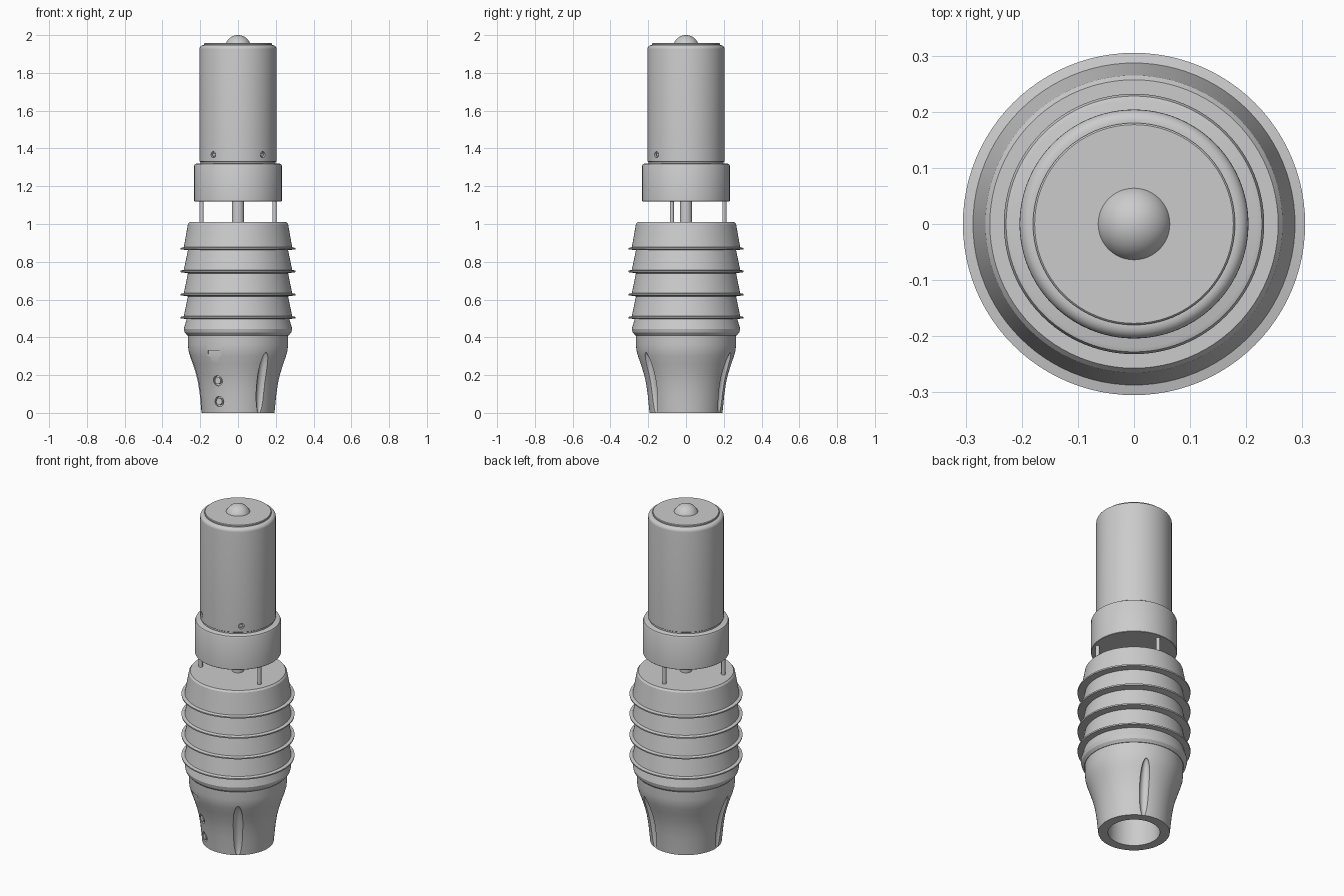
import bpy, bmesh
from math import radians, cos, sin, pi
from mathutils import Matrix, Vector

cube = bpy.data.objects.get("Cube")
if cube:
    bpy.data.objects.remove(cube, do_unlink=True)

GREY = (0.6, 0.6, 0.6, 1)
metal = bpy.data.materials.new("grey metal")
metal.use_nodes = True
metal.diffuse_color = GREY
next(n for n in metal.node_tree.nodes
     if n.type == 'BSDF_PRINCIPLED').inputs["Base Color"].default_value = GREY


def finish(name, bm):
    bmesh.ops.recalc_face_normals(bm, faces=bm.faces)
    me = bpy.data.meshes.new(name)
    bm.to_mesh(me)
    bm.free()
    me.materials.append(metal)
    ob = bpy.data.objects.new(name, me)
    bpy.context.collection.objects.link(ob)
    return ob


def activate(ob):
    bpy.ops.object.select_all(action='DESELECT')
    ob.select_set(True)
    bpy.context.view_layer.objects.active = ob


def smooth(ob):
    activate(ob)
    bpy.ops.object.shade_smooth_by_angle(angle=radians(28))
    return ob


def lathe(name, profile, steps=96):
    """Revolve (radius, height) points that start and end on the axis."""
    bm = bmesh.new()
    verts = [bm.verts.new((r, 0, z)) for r, z in profile]
    edges = [bm.edges.new(pair) for pair in zip(verts, verts[1:])]
    bmesh.ops.spin(bm, geom=verts + edges, cent=(0, 0, 0), axis=(0, 0, 1),
                   angle=2 * pi, steps=steps)
    bmesh.ops.remove_doubles(bm, verts=bm.verts, dist=0.0001)
    return finish(name, bm)


def cylinder(name, radius, z0, z1, x=0, y=0, segments=24):
    bm = bmesh.new()
    bmesh.ops.create_cone(bm, cap_ends=True, segments=segments, radius1=radius,
                          radius2=radius, depth=z1 - z0,
                          matrix=Matrix.Translation((x, y, (z0 + z1) / 2)))
    return finish(name, bm)


def peg(name, radius, depth, angle, r, z, tilt=0):
    """Short cylinder pointing outwards from the axis."""
    bm = bmesh.new()
    m = (Matrix.Rotation(radians(angle), 4, 'Z') @ Matrix.Translation((r, 0, z))
         @ Matrix.Rotation(radians(90 + tilt), 4, 'Y'))
    bmesh.ops.create_cone(bm, cap_ends=True, segments=24, radius1=radius,
                          radius2=radius, depth=depth, matrix=m)
    return finish(name, bm)


def cut(ob, cutter):
    cutter.hide_render = True
    mod = ob.modifiers.new("cut", 'BOOLEAN')
    mod.operation = 'DIFFERENCE'
    mod.solver = 'EXACT'
    mod.object = cutter
    activate(ob)
    bpy.ops.object.modifier_apply(modifier=mod.name)
    bpy.data.objects.remove(cutter, do_unlink=True)


# Flared hollow nose
nose = lathe("nose_sleeve", [
    (0, 0.36), (0.14, 0.36), (0.14, 0), (0.193, 0), (0.196, 0.03), (0.203, 0.1),
    (0.212, 0.16), (0.224, 0.21), (0.24, 0.26), (0.254, 0.3), (0.262, 0.33),
    (0.265, 0.36), (0.265, 0.42), (0, 0.42)])

# Three lens-shaped finger grooves
for angle in (-55, 65, 185):
    bm = bmesh.new()
    m = (Matrix.Rotation(radians(angle), 4, 'Z') @ Matrix.Translation((0.228, 0, 0.155))
         @ Matrix.Rotation(radians(9), 4, 'Y') @ Matrix.Diagonal((0.035, 0.03, 0.17, 1)))
    bmesh.ops.create_uvsphere(bm, u_segments=32, v_segments=24, radius=1, matrix=m)
    cut(nose, finish("groove_cutter", bm))

# Shallow flat above the buttons
bm = bmesh.new()
m = (Matrix.Rotation(radians(-120), 4, 'Z') @ Matrix.Translation((0.302, 0, 0.23))
     @ Matrix.Diagonal((0.1, 0.07, 0.2, 1)))
bmesh.ops.create_cube(bm, size=1, matrix=m)
cut(nose, finish("flat_cutter", bm))

# Button sockets and buttons
for z, r in ((0.17, 0.214), (0.06, 0.199)):
    cut(nose, peg("socket_cutter", 0.027, 0.03, -120, r, z))
    smooth(peg("button", 0.018, 0.03, -120, r - 0.014, z))
smooth(nose)

# Ribbed grip: tapered segments, each standing on a thin flange
profile = [(0, 0.41), (0.268, 0.41), (0.282, 0.425), (0.287, 0.445), (0.272, 0.497)]
for z in (0.5, 0.622, 0.745, 0.865):
    profile += [(0.304, z), (0.305, z + 0.008), (0.287, z + 0.012)]
    if z < 0.8:
        profile.append((0.265, z + 0.117))
profile += [(0.265, 1.0), (0.257, 1.01), (0, 1.01)]
smooth(lathe("ribbed_grip", profile))

# Central shaft and three guide rods in the gap
smooth(cylinder("central_shaft", 0.033, 1.0, 1.13, segments=32))
for x, y in ((-0.193, -0.075), (0.193, -0.075), (0, 0.203)):
    smooth(cylinder("guide_rod", 0.011, 1.0, 1.13, x, y))

# Collar
smooth(lathe("collar", [(0, 1.12), (0.23, 1.12), (0.232, 1.122), (0.232, 1.308),
                        (0.228, 1.317), (0.22, 1.32), (0, 1.32)]))

# Main barrel with a rounded shoulder and raised cap
shoulder = [(0.183 + 0.021 * cos(a), 1.926 + 0.021 * sin(a))
            for a in (i * pi / 12 for i in range(7))]
barrel = lathe("barrel", [(0, 1.315), (0.198, 1.315), (0.198, 1.328), (0.204, 1.332)]
               + shoulder + [(0.18, 1.947), (0.18, 1.954), (0.177, 1.957), (0, 1.957)])

# Small screws set in the barrel
for angle in (-50, -130):
    cut(barrel, peg("screw_hole_cutter", 0.016, 0.03, angle, 0.204, 1.367))
    smooth(peg("screw", 0.009, 0.02, angle, 0.188, 1.367))
smooth(barrel)

# Domed top contact
bm = bmesh.new()
bmesh.ops.create_uvsphere(bm, u_segments=48, v_segments=32, radius=0.069,
                          matrix=Matrix.Translation((0, 0, 1.931)))
smooth(finish("top_dome", bm))
